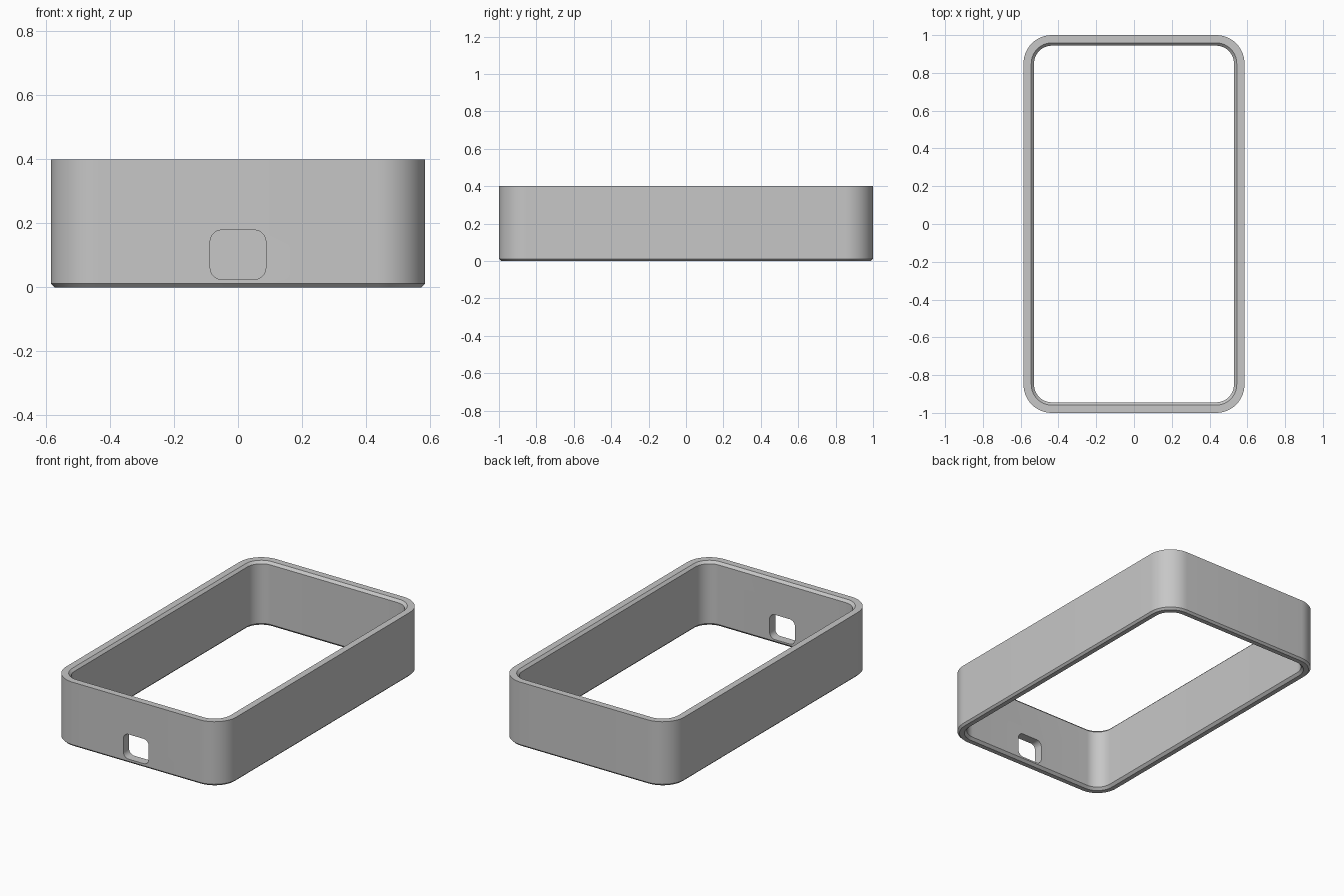
import bpy
import bmesh
from math import pi, cos, sin, radians

if "Cube" in bpy.data.objects:
    bpy.data.objects.remove(bpy.data.objects["Cube"], do_unlink=True)

HALF_X, HALF_Y, HEIGHT = 0.585, 1.0, 0.4
CORNER, WALL = 0.15, 0.056
SEGMENTS = 14

grey = bpy.data.materials.new("plain grey")
grey.use_nodes = True
grey.diffuse_color = (0.57, 0.57, 0.57, 1)
grey.node_tree.nodes["Principled BSDF"].inputs["Base Color"].default_value = grey.diffuse_color


def rounded_rect(half_u, half_v, radius, segments):
    """Outline of a rounded rectangle, counter-clockwise."""
    points = []
    for quarter, (su, sv) in enumerate([(1, 1), (-1, 1), (-1, -1), (1, -1)]):
        for i in range(segments + 1):
            a = (quarter + i / segments) * pi / 2
            points.append((su * (half_u - radius) + radius * cos(a),
                           sv * (half_v - radius) + radius * sin(a)))
    return points


def make_object(name, rings, closed):
    """Skin a row of matching rings, either into a closed tube or with end caps."""
    bm = bmesh.new()
    loops = [[bm.verts.new(p) for p in ring] for ring in rings]
    pairs = list(zip(loops, loops[1:]))
    if closed:
        pairs.append((loops[-1], loops[0]))
    else:
        bm.faces.new(loops[0])
        bm.faces.new(loops[-1])
    for a, b in pairs:
        for i in range(len(a)):
            j = (i + 1) % len(a)
            bm.faces.new((a[i], a[j], b[j], b[i]))
    bmesh.ops.recalc_face_normals(bm, faces=bm.faces)
    mesh = bpy.data.meshes.new(name)
    bm.to_mesh(mesh)
    bm.free()
    mesh.materials.append(grey)
    obj = bpy.data.objects.new(name, mesh)
    bpy.context.collection.objects.link(obj)
    return obj


# Wall cross-section as (inset from outside, height), with bevelled edges
section = [(0.012, 0), (0, 0.012), (0, HEIGHT), (WALL - 0.015, HEIGHT),
           (WALL, HEIGHT - 0.015), (WALL, 0.015), (WALL - 0.015, 0)]
frame = make_object("case_frame", [
    [(x, y, z) for x, y in rounded_rect(HALF_X - d, HALF_Y - d, CORNER - d, SEGMENTS)]
    for d, z in section], closed=True)

# Rounded port opening through the front wall only
outline = rounded_rect(0.087, 0.077, 0.036, 8)
cutter = make_object("port_cutter", [
    [(x, y, z + 0.102) for x, z in outline] for y in (-1.1, -0.85)], closed=False)
cutter.hide_render = True

cut = frame.modifiers.new("port opening", "BOOLEAN")
cut.operation = "DIFFERENCE"
cut.solver = "EXACT"
cut.object = cutter

bpy.ops.object.select_all(action="DESELECT")
frame.select_set(True)
bpy.context.view_layer.objects.active = frame
bpy.ops.object.modifier_apply(modifier=cut.name)
bpy.data.objects.remove(cutter, do_unlink=True)
bpy.ops.object.shade_smooth_by_angle(angle=radians(30))
